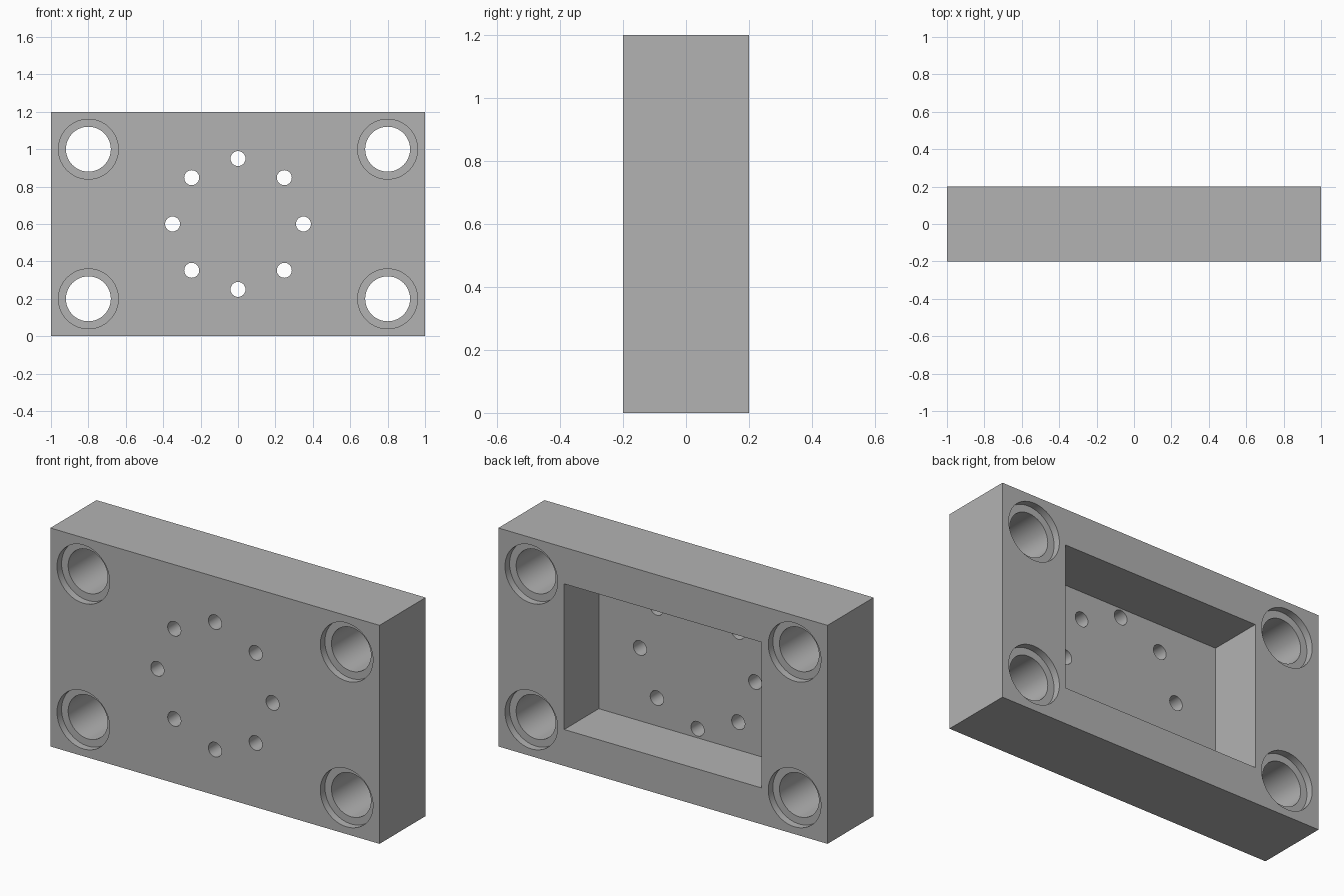
import bpy, bmesh
from math import cos, sin, pi, radians

cube = bpy.data.objects.get("Cube")
if cube:
    bpy.data.objects.remove(cube, do_unlink=True)

WIDTH, DEPTH, HEIGHT = 2.0, 0.4, 1.2
MID = HEIGHT / 2
FRONT, BACK = -DEPTH / 2, DEPTH / 2
OVER = 0.1  # how far cutters reach past the surface

grey = bpy.data.materials.new("machined grey")
grey.use_nodes = True
colour = (0.448, 0.448, 0.448, 1)
grey.diffuse_color = colour
grey.node_tree.nodes["Principled BSDF"].inputs["Base Color"].default_value = colour


def make_object(name, bm):
    bmesh.ops.recalc_face_normals(bm, faces=bm.faces)
    mesh = bpy.data.meshes.new(name)
    bm.to_mesh(mesh)
    bm.free()
    mesh.materials.append(grey)
    obj = bpy.data.objects.new(name, mesh)
    bpy.context.collection.objects.link(obj)
    return obj


def add_box(bm, x, y0, y1, z):
    """Box of size x by z, centred on the plate, from y0 to y1."""
    verts = bmesh.ops.create_cube(bm, size=1)["verts"]
    bmesh.ops.scale(bm, vec=(x, y1 - y0, z), verts=verts)
    bmesh.ops.translate(bm, vec=(0, (y0 + y1) / 2, MID), verts=verts)


def add_lathe(bm, x, z, profile, sides):
    """Solid turned about the y direction from (y, radius) points."""
    rings = [[bm.verts.new((x + r * cos(2 * pi * i / sides), y,
                            z + r * sin(2 * pi * i / sides)))
              for i in range(sides)] for y, r in profile]
    for a, b in zip(rings, rings[1:]):
        for i in range(sides):
            j = (i + 1) % sides
            bm.faces.new((a[i], a[j], b[j], b[i]))
    bm.faces.new(rings[0])
    bm.faces.new(rings[-1])


# Plate body
bm = bmesh.new()
add_box(bm, WIDTH, FRONT, BACK, HEIGHT)
plate = make_object("mounting_plate", bm)

# Corner bores, counterbored on both faces
bores = bmesh.new()
BORE, RIM, STEP = 0.12, 0.16, 0.04
bore_profile = [(FRONT - OVER, RIM), (FRONT + STEP, RIM), (FRONT + STEP, BORE),
                (BACK - STEP, BORE), (BACK - STEP, RIM), (BACK + OVER, RIM)]
for sx in (-1, 1):
    for sz in (-1, 1):
        add_lathe(bores, sx * 0.8, MID + sz * 0.4, bore_profile, 64)

# Rectangular pocket in the back
FLOOR = -0.1
pocket = bmesh.new()
add_box(pocket, 1.2, FLOOR, BACK + OVER, 0.8)

# Ring of small holes through the pocket floor
holes = bmesh.new()
for i in range(8):
    a = i * pi / 4
    add_lathe(holes, 0.35 * cos(a), MID + 0.35 * sin(a),
              [(FRONT - OVER, 0.04), (FLOOR + OVER, 0.04)], 48)

# Cut everything out of the plate
bpy.context.view_layer.objects.active = plate
for name, bm in (("bore_cutter", bores), ("pocket_cutter", pocket), ("hole_cutter", holes)):
    cutter = make_object(name, bm)
    cutter.hide_render = True
    mod = plate.modifiers.new(name, "BOOLEAN")
    mod.operation = "DIFFERENCE"
    mod.solver = "EXACT"
    mod.object = cutter
    bpy.ops.object.modifier_apply(modifier=name)
    bpy.data.objects.remove(cutter, do_unlink=True)

# Smooth bore walls, crisp edges
bpy.ops.object.select_all(action="DESELECT")
plate.select_set(True)
bpy.ops.object.shade_smooth_by_angle(angle=radians(30))
